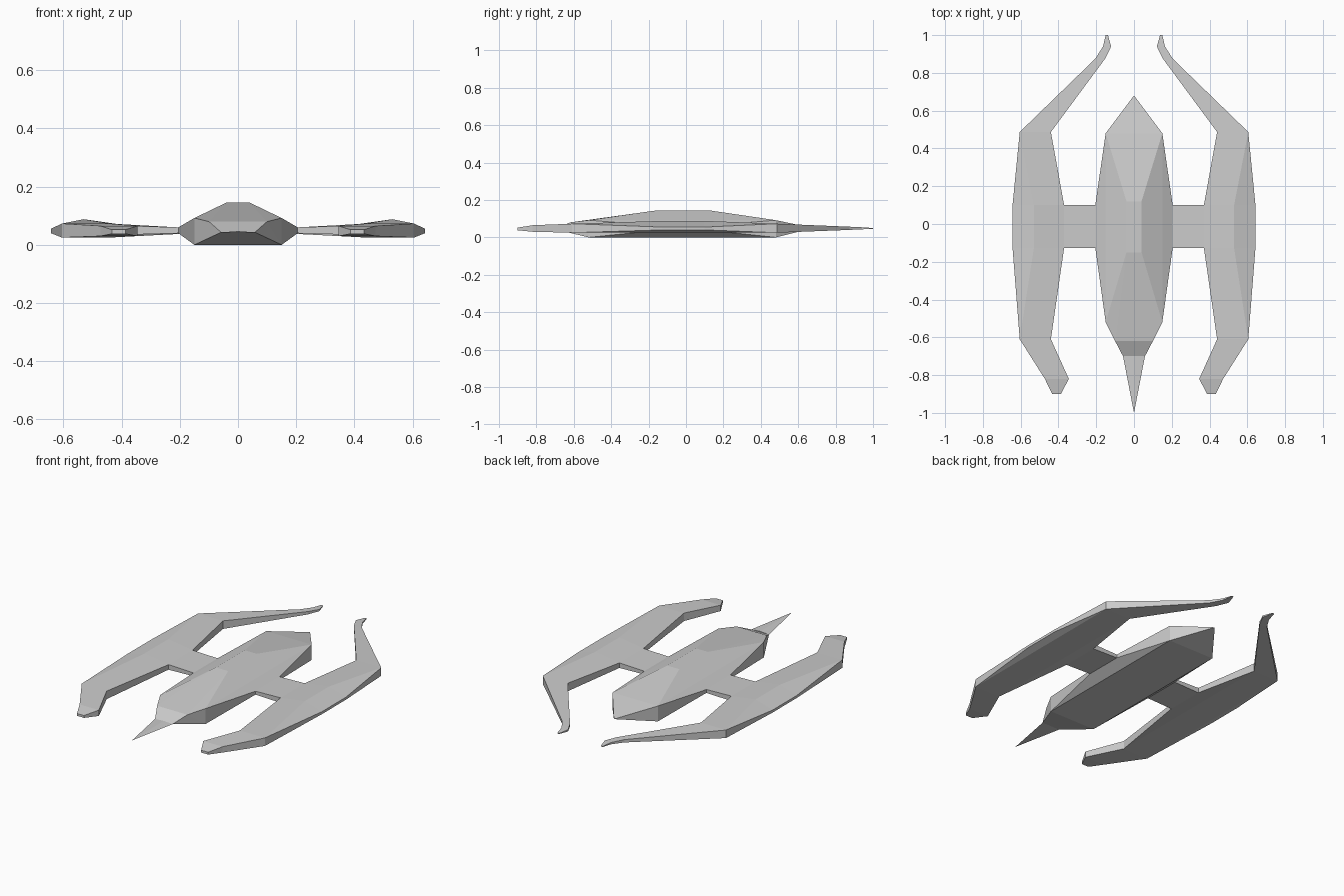
import bpy, bmesh

if "Cube" in bpy.data.objects:
    bpy.data.objects.remove(bpy.data.objects["Cube"])

grey = bpy.data.materials.new("hull_grey")
grey.diffuse_color = (0.6, 0.6, 0.6, 1)
grey.use_nodes = True
grey.node_tree.nodes["Principled BSDF"].inputs["Base Color"].default_value = grey.diffuse_color


def finish(name, bm, mirror=False):
    bmesh.ops.remove_doubles(bm, verts=bm.verts, dist=0.0005)
    bmesh.ops.recalc_face_normals(bm, faces=bm.faces)
    me = bpy.data.meshes.new(name)
    bm.to_mesh(me)
    bm.free()
    me.materials.append(grey)
    ob = bpy.data.objects.new(name, me)
    bpy.context.collection.objects.link(ob)
    if mirror:
        ob.modifiers.new("Mirror", 'MIRROR').use_mirror_merge = False
    return ob


def convex(name, points, mirror=False):
    bm = bmesh.new()
    for p in points:
        bm.verts.new(p)
    bmesh.ops.convex_hull(bm, input=bm.verts)
    bmesh.ops.dissolve_limit(bm, angle_limit=0.01, verts=bm.verts, edges=bm.edges)
    return finish(name, bm, mirror)


# Faceted central body: plateau, shoulders, side rims, flat belly, snout
half = [(0.04, 0.12, 0.145), (0.04, -0.15, 0.145),
        (0.15, 0.48, 0.092), (0.15, -0.52, 0.092),
        (0.205, 0.10, 0.06), (0.205, -0.125, 0.06),
        (0.205, 0.10, 0.04), (0.205, -0.125, 0.04),
        (0.15, 0.48, 0.0), (0.15, -0.52, 0.0),
        (0.10, -0.62, 0.08), (0.058, -0.70, 0.043)]
convex("body", [(s * x, y, z) for x, y, z in half for s in (1, -1)]
       + [(0, 0.68, 0.05)])

# Thin pointed nose spike
convex("nose_spike", [(-0.058, -0.70, 0.043), (0.058, -0.70, 0.043),
                      (0, -0.70, 0.047), (0, -1.0, 0.045)])

# Struts joining body and side wings
convex("strut", [(x, y, 0.05 + s * t) for x, t in ((0.2, 0.01), (0.37, 0.015))
                 for y in (-0.127, 0.1) for s in (1, -1)], True)

# Side wing stations: y, inner x, outer x, inner z low/high, outer z low/high
stations = [(-0.90, 0.387, 0.433, 0.038, 0.052, 0.038, 0.052),
            (-0.82, 0.345, 0.472, 0.030, 0.065, 0.030, 0.065),
            (-0.61, 0.440, 0.605, 0.025, 0.073, 0.025, 0.073),
            (-0.127, 0.370, 0.643, 0.035, 0.065, 0.040, 0.055),
            (0.10, 0.370, 0.643, 0.035, 0.065, 0.040, 0.055),
            (0.487, 0.440, 0.605, 0.025, 0.073, 0.025, 0.073),
            (0.875, 0.153, 0.205, 0.040, 0.057, 0.040, 0.057),
            (0.94, 0.121, 0.164, 0.043, 0.054, 0.043, 0.054),
            (1.00, 0.138, 0.150, 0.046, 0.050, 0.046, 0.050)]
bm = bmesh.new()
rings = []
for y, xi, xo, il, ih, ol, oh in stations:
    mid = abs(y) < 0.2
    ridge = (0.53, y, 0.088) if mid else (xo, y, oh)
    keel = (0.605, y, 0.025) if mid else (xo, y, ol)
    inner_keel = (0.44, y, 0.025) if mid else (xi, y, il)
    ring = [(xi, y, il), (xi, y, ih), ridge, (xo, y, oh), (xo, y, ol), keel, inner_keel]
    rings.append([bm.verts.new(p) for p in ring])
n = len(rings[0])
for a, b in zip(rings, rings[1:]):
    for i in range(n):
        j = (i + 1) % n
        bm.faces.new((a[i], a[j], b[j], b[i]))
bm.faces.new(rings[0])
bm.faces.new(rings[-1])
finish("side_wing", bm, True)
